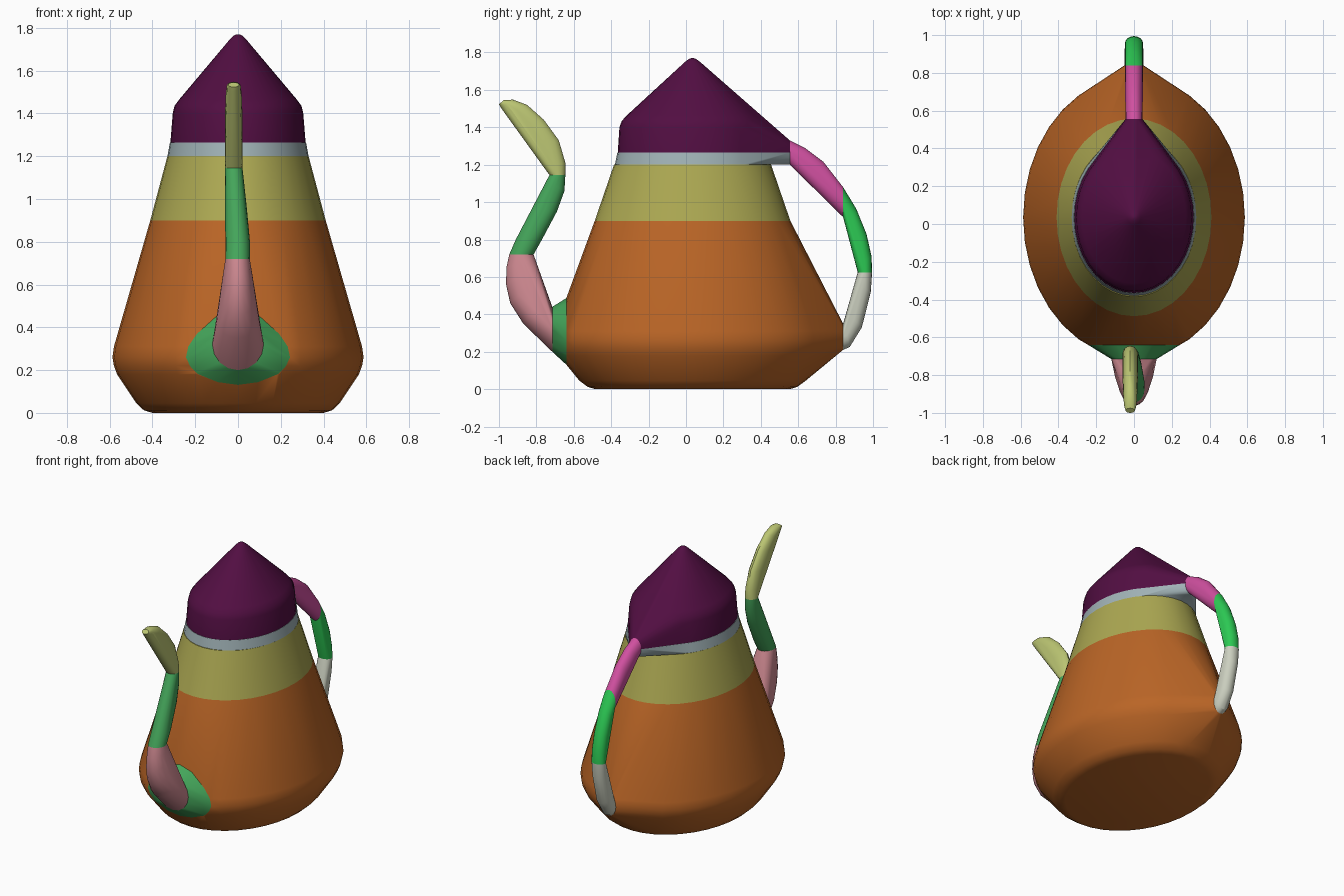
import bpy, bmesh, math

cube = bpy.data.objects.get("Cube")
if cube:
    bpy.data.objects.remove(cube)


def material(name, rgb):
    """Flat material from an sRGB byte colour, stored as linear."""
    lin = [((c / 255 + 0.055) / 1.055) ** 2.4 for c in rgb]
    m = bpy.data.materials.new(name)
    m.use_nodes = True
    m.diffuse_color = (*lin, 1)
    m.node_tree.nodes["Principled BSDF"].inputs["Base Color"].default_value = (*lin, 1)
    return m


orange = material("orange", (186, 101, 38))
olive = material("olive", (172, 168, 82))
grey = material("blue_grey", (160, 178, 182))
purple = material("purple", (82, 14, 66))
green = material("green", (68, 165, 90))
pink = material("pink", (208, 138, 146))
lime = material("pale_lime", (188, 198, 115))
magenta = material("magenta", (208, 80, 160))
bright = material("bright_green", (44, 202, 84))
cream = material("cream", (204, 208, 192))


def level(z, rx, ry, cy=0.035, n=36):
    """Horizontal oval."""
    return [(rx * math.cos(math.tau * i / n), cy + ry * math.sin(math.tau * i / n), z)
            for i in range(n)]


def section(y1, z1, y2, z2, w, x=0, n=16):
    """Oval tube section spanning two side-view points, half width w."""
    pts = []
    for i in range(n):
        a = math.tau * i / n
        t = 0.5 + 0.5 * math.cos(a)
        pts.append((x + w * math.sin(a), y1 + (y2 - y1) * t, z1 + (z2 - z1) * t))
    return pts


def hull_mesh(points):
    bm = bmesh.new()
    for p in points:
        bm.verts.new(p)
    bmesh.ops.remove_doubles(bm, verts=bm.verts[:], dist=0.001)
    bmesh.ops.convex_hull(bm, input=bm.verts[:])
    bmesh.ops.delete(bm, geom=[v for v in bm.verts if not v.link_faces], context='VERTS')
    bmesh.ops.dissolve_limit(bm, angle_limit=0.01, verts=bm.verts[:], edges=bm.edges[:])
    bmesh.ops.recalc_face_normals(bm, faces=bm.faces[:])
    return bm


def finish(name, bm, mat):
    me = bpy.data.meshes.new(name)
    bm.to_mesh(me)
    bm.free()
    me.materials.append(mat)
    ob = bpy.data.objects.new(name, me)
    bpy.context.collection.objects.link(ob)
    bpy.ops.object.select_all(action='DESELECT')
    ob.select_set(True)
    bpy.context.view_layer.objects.active = ob
    bpy.ops.object.shade_smooth_by_angle(angle=math.radians(32))


def part(name, mat, *rings):
    finish(name, hull_mesh([p for r in rings for p in r]), mat)


# Body: one rounded hull, split where the spout base starts
SPLIT = -0.64
rings = [level(0.0, 0.40, 0.52), level(0.012, 0.44, 0.56), level(0.045, 0.475, 0.605),
         level(0.18, 0.565, 0.715), level(0.22, 0.58, 0.735), level(0.26, 0.587, 0.745),
         level(0.31, 0.58, 0.74), level(0.9, 0.41, 0.523)]
body = hull_mesh([p for r in rings for p in r] + section(0.84, 0.21, 0.84, 0.35, 0.05))
nose = body.copy()


def cut(bm, keep_back):
    geom = bm.verts[:] + bm.edges[:] + bm.faces[:]
    bmesh.ops.bisect_plane(bm, geom=geom, plane_co=(0, SPLIT, 0), plane_no=(0, 1, 0),
                           clear_inner=keep_back, clear_outer=not keep_back)
    bmesh.ops.holes_fill(bm, edges=[e for e in bm.edges if e.is_boundary])


cut(body, True)
finish("body", body, orange)
cut(nose, False)
spout_root = section(-0.715, 0.2, -0.715, 0.44, 0.12)
part("spout_base", green, [tuple(v.co) for v in nose.verts], spout_root)
nose.free()

# Neck and collar
part("neck", olive, level(0.9, 0.41, 0.523), level(1.2, 0.33, 0.42))
SEAM = 1.265
handle_root = section(0.555, 1.2, 0.555, 1.33, 0.045)
part("collar", grey, level(1.2, 0.33, 0.415), level(SEAM, 0.318, 0.402),
     [p for p in handle_root if p[2] <= SEAM + 0.001])

# Lid
part("lid", purple, level(SEAM, 0.316, 0.4), level(1.4, 0.305, 0.391),
     level(1.435, 0.297, 0.378), level(1.465, 0.275, 0.35),
     level(1.75, 0.035, 0.04), level(1.765, 0.018, 0.02), level(1.77, 0.005, 0.005),
     [p for p in handle_root if p[2] >= SEAM - 0.001])

# Handle
joint_a = section(0.84, 0.92, 0.84, 1.08, 0.048)
joint_b = section(0.918, 0.625, 0.995, 0.625, 0.048)
part("handle_top", magenta, handle_root, section(0.60, 1.17, 0.635, 1.29, 0.046),
     section(0.68, 1.09, 0.735, 1.215, 0.047), joint_a)
part("handle_middle", bright, joint_a, section(0.865, 0.86, 0.91, 0.965, 0.048),
     section(0.90, 0.74, 0.965, 0.83, 0.048), section(0.915, 0.66, 0.992, 0.71, 0.048), joint_b)
part("handle_bottom", cream, joint_b, section(0.905, 0.57, 0.988, 0.52, 0.048),
     section(0.86, 0.42, 0.94, 0.33, 0.05), section(0.845, 0.35, 0.875, 0.225, 0.05),
     section(0.84, 0.21, 0.84, 0.35, 0.05))

# Spout
joint_c = section(-0.945, 0.72, -0.815, 0.72, 0.057, -0.002)
joint_d = section(-0.73, 1.145, -0.645, 1.145, 0.041, -0.02)
part("spout_lower", pink, spout_root, section(-0.87, 0.35, -0.75, 0.5, 0.1),
     section(-0.94, 0.46, -0.78, 0.6, 0.08), section(-0.962, 0.56, -0.80, 0.66, 0.068),
     section(-0.96, 0.65, -0.81, 0.70, 0.06), joint_c)
part("spout_middle", green, joint_c, section(-0.91, 0.80, -0.77, 0.80, 0.056),
     section(-0.82, 0.97, -0.69, 0.95, 0.049, -0.008),
     section(-0.745, 1.11, -0.65, 1.06, 0.043, -0.017), joint_d)
part("spout_tip", lime, joint_d, section(-0.77, 1.2, -0.645, 1.21, 0.041, -0.02),
     section(-0.84, 1.3, -0.68, 1.33, 0.041, -0.02),
     section(-0.91, 1.4, -0.76, 1.44, 0.04, -0.02),
     section(-0.96, 1.465, -0.85, 1.52, 0.037, -0.02),
     section(-0.99, 1.505, -0.925, 1.548, 0.033, -0.02),
     section(-1.0, 1.523, -0.975, 1.545, 0.025, -0.02))
